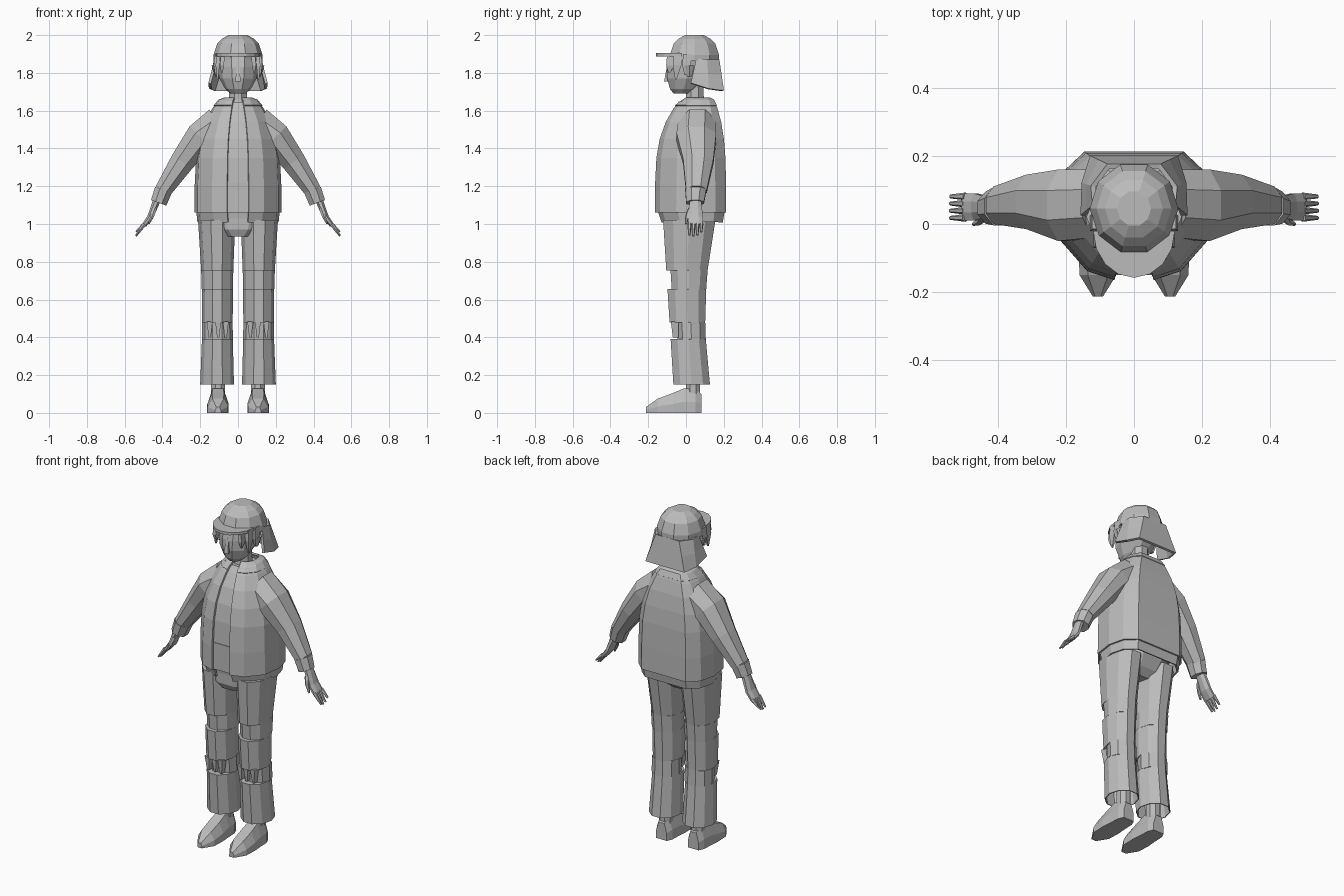
import bpy, bmesh
from math import sin, cos, pi
from mathutils import Vector

cube = bpy.data.objects.get("Cube")
if cube:
    bpy.data.objects.remove(cube)

grey = bpy.data.materials.new("plain grey")
grey.use_nodes = True
grey.diffuse_color = (.5, .5, .5, 1)
grey.node_tree.nodes["Principled BSDF"].inputs["Base Color"].default_value = grey.diffuse_color


def loft(name, rings, closed=True, bottom=True, mirror=False, thickness=0):
    """Skin a list of point rings, optionally thickened and mirrored."""
    bm = bmesh.new()
    rows = [[bm.verts.new(point) for point in ring] for ring in rings]
    count = len(rows[0])
    for low, high in zip(rows, rows[1:]):
        for i in range(count if closed else count - 1):
            j = (i + 1) % count
            bm.faces.new((low[i], low[j], high[j], high[i]))
    if closed:
        bm.faces.new(rows[-1])
        if bottom:
            bm.faces.new(rows[0][::-1])
    bmesh.ops.recalc_face_normals(bm, faces=bm.faces)
    mesh = bpy.data.meshes.new(name)
    bm.to_mesh(mesh)
    bm.free()
    mesh.materials.append(grey)
    part = bpy.data.objects.new(name, mesh)
    bpy.context.collection.objects.link(part)
    if thickness:
        solidify = part.modifiers.new("Thickness", "SOLIDIFY")
        solidify.thickness = thickness
        solidify.offset = 0
    if mirror:
        part.modifiers.new("Mirror", "MIRROR")
    return part


def level_ring(z, x, half_width, front, back, sides=10):
    """Horizontal polygon with a flat front and back."""
    middle, depth = (front + back) / 2, (back - front) / 2
    angles = [2 * pi * (i + .5) / sides for i in range(sides)]
    return [(x + half_width * sin(a), middle - depth * cos(a) / cos(pi / sides), z)
            for a in angles]


def tube(name, nodes, sides=8):
    """Mirrored limb through nodes of centre, radius and depth."""
    centres = [Vector(node[0]) for node in nodes]
    rings = []
    for i, (centre, radius, depth) in enumerate(nodes):
        along = centres[min(i + 1, len(nodes) - 1)] - centres[max(i - 1, 0)]
        across = along.cross(Vector((0, 1, 0))).normalized()
        angles = [2 * pi * (k + .5) / sides for k in range(sides)]
        rings.append([Vector(centre) + (across * radius * cos(a)
                      + Vector((0, depth * sin(a), 0))) / cos(pi / sides) for a in angles])
    return loft(name, rings, mirror=True)


def body_size(z):
    """Half width, front and back of the torso, rounding in at the shoulders."""
    taper = ((z - 1.05) / .6) ** 4
    return .225 * (1 - .55 * taper), -.16 + .13 * taper, .208 - .06 * taper


def coat_ring(z, half_width, front, back):
    """Jacket outline, left open at the front."""
    profile = [(.25, -1), (.6, -.86), (.93, -.4), (1, .2), (.9, .7), (.64, 1)]
    middle, depth = (front + back) / 2, (back - front) / 2
    left = [(x * half_width, middle + y * depth, z) for x, y in profile]
    return left + [(-x, y, z) for x, y, z in reversed(left)]


# Jacket shell with waistband and collar
heights = [1.06, 1.2, 1.35, 1.45, 1.54, 1.61, 1.645]
loft("jacket", [coat_ring(z, *body_size(z)) for z in heights], closed=False, thickness=.01)
loft("jacket_waistband", [coat_ring(1.01, .21, -.125, .19), coat_ring(1.07, .216, -.145, .2)],
     closed=False, thickness=.01)
loft("collar", [coat_ring(1.625, .125, -.055, .16), coat_ring(1.655, .1, -.015, .145),
                coat_ring(1.665, .07, 0, .125)], closed=False, thickness=.01)

# Shirt just behind the jacket opening, with its hem
shirt = []
for z in heights:
    half_width, front, back = body_size(z)
    shirt.append(level_ring(z, 0, half_width * .85, front + .012, back - .03))
loft("shirt", shirt)
loft("shirt_hem", [level_ring(z, 0, .18, -.15, .17) for z in (1.17, 1.22)])

# Sleeves and cuffs
tube("sleeve", [((.1, .06, 1.52), .1, .1), ((.2, .055, 1.46), .08, .105),
                ((.295, .065, 1.33), .064, .08), ((.398, .055, 1.175), .045, .055)])
tube("cuff", [((.395, .052, 1.18), .047, .056), ((.42, .048, 1.112), .043, .047)])

# Hands with four fingers and a thumb
tube("palm", [((.43, .05, 1.125), .02, .03), ((.465, .05, 1.035), .016, .04),
              ((.497, .05, .993), .012, .04)])
for i, name in enumerate(["index", "middle", "ring", "little"]):
    y = .018 + .021 * i
    shortening = .006 * (i - 1) ** 2
    tube(name + "_finger", [((.495, y, 1), .011, .01),
                            ((.54, y, .935 + shortening), .004, .005)], sides=6)
tube("thumb", [((.44, .025, 1.085), .012, .012), ((.453, .008, 1.045), .01, .01),
               ((.472, 0, 1), .004, .005)], sides=6)


def leg_ring(z, recess=0):
    """Flared trouser leg outline at one height."""
    flare = (z - .5) ** 2
    outer, inner = .188 + .08 * flare, .03 - .05 * flare
    return level_ring(z, (outer + inner) / 2, (outer - inner) / 2,
                      -.055 - .063 * z + recess, .1 + .2 * flare)


# Trousers with two worn recesses stepped into each front
recesses = [(.39, .48, .035), (.655, .755, .022)]
leg = [leg_ring(.15)]
for low, high, recess in recesses:
    leg += [leg_ring(low), leg_ring(low, recess), leg_ring(high, recess), leg_ring(high)]
leg.append(leg_ring(1.02))
loft("trouser_leg", leg, bottom=False, mirror=True, thickness=.005)
loft("trouser_seat", [level_ring(.935, 0, .1, -.1, .08), level_ring(.97, 0, .17, -.118, .12),
                      level_ring(1.03, 0, .203, -.12, .155), level_ring(1.1, 0, .19, -.13, .16)])

# Torn strips hanging across the lower recess
for x in (.065, .105, .15):
    loft("torn_strip", [level_ring(.4, x, .008, -.07, -.04, sides=4),
                        level_ring(.485, x, .022, -.08, -.04, sides=4)], mirror=True)

# Ankles and shoes
loft("ankle", [level_ring(z, .105, .04, 0, .075, sides=8) for z in (.06, .4)], mirror=True)
shoe = []
for y, half_width, height in [(.082, .035, .1), (.05, .05, .13), (-.01, .052, .13),
                              (-.07, .057, .105), (-.15, .054, .075), (-.213, .015, .03)]:
    outline = [(-1, 0), (1, 0), (1, .45), (.55, 1), (-.55, 1), (-1, .45)]
    shoe.append([(.106 + u * half_width, y, v * height) for u, v in outline])
loft("shoe", shoe, mirror=True)

# Neck, head, nose and ears
loft("neck", [level_ring(1.6, 0, .06, -.01, .11, sides=8),
              level_ring(1.66, 0, .052, 0, .095, sides=8),
              level_ring(1.75, 0, .05, 0, .09, sides=8)])
loft("head", [level_ring(1.69, 0, .04, -.065, .02), level_ring(1.715, 0, .068, -.085, .06),
              level_ring(1.77, 0, .098, -.1, .11), level_ring(1.83, 0, .108, -.1, .14),
              level_ring(1.9, 0, .11, -.085, .15)])
loft("nose", [level_ring(1.755, 0, .02, -.116, -.08, sides=4),
              level_ring(1.84, 0, .01, -.1, -.08, sides=4)])
loft("ear", [level_ring(1.78, .11, .01, .005, .03, sides=6),
             level_ring(1.84, .12, .02, -.005, .045, sides=6)], mirror=True)

# Back hair: a curtain flaring out and down from under the cap
top_edge = [Vector(p) for p in [(.115, .055, 1.875), (.12, .11, 1.87), (.075, .17, 1.87)]]
low_edge = [Vector(p) for p in [(.15, .025, 1.745), (.147, .12, 1.715), (.125, .195, 1.705)]]
curtain = []
for drop in (0, .5, 1):
    left = [a.lerp(b, drop) for a, b in zip(top_edge, low_edge)]
    curtain.append(left + [Vector((-p.x, p.y, p.z)) for p in reversed(left)])
loft("back_hair", curtain, closed=False, thickness=.015)

# Pointed locks beside the face
for x, y, tip in [(.085, -.085, 1.8), (.108, -.05, 1.765), (.118, 0, 1.79)]:
    loft("front_lock", [level_ring(tip, x, .005, y - .008, y, sides=4),
                        level_ring(1.84, x, .015, y - .02, y + .025, sides=4),
                        level_ring(1.9, x - .005, .015, y - .015, y + .03, sides=4)],
         mirror=True)

# Cap crown and flat brim
crown = [(1.862, .13), (1.895, .13), (1.955, .11), (1.98, .085), (2, .05)]
loft("cap_crown", [level_ring(z, 0, r, .045 - r, .045 + r) for z, r in crown])
brim = [(.12 * cos(pi * i / 8), -.02 - .138 * sin(pi * i / 8)) for i in range(9)]
loft("cap_brim", [[(x, y, z) for x, y in brim] for z in (1.888, 1.904)])
